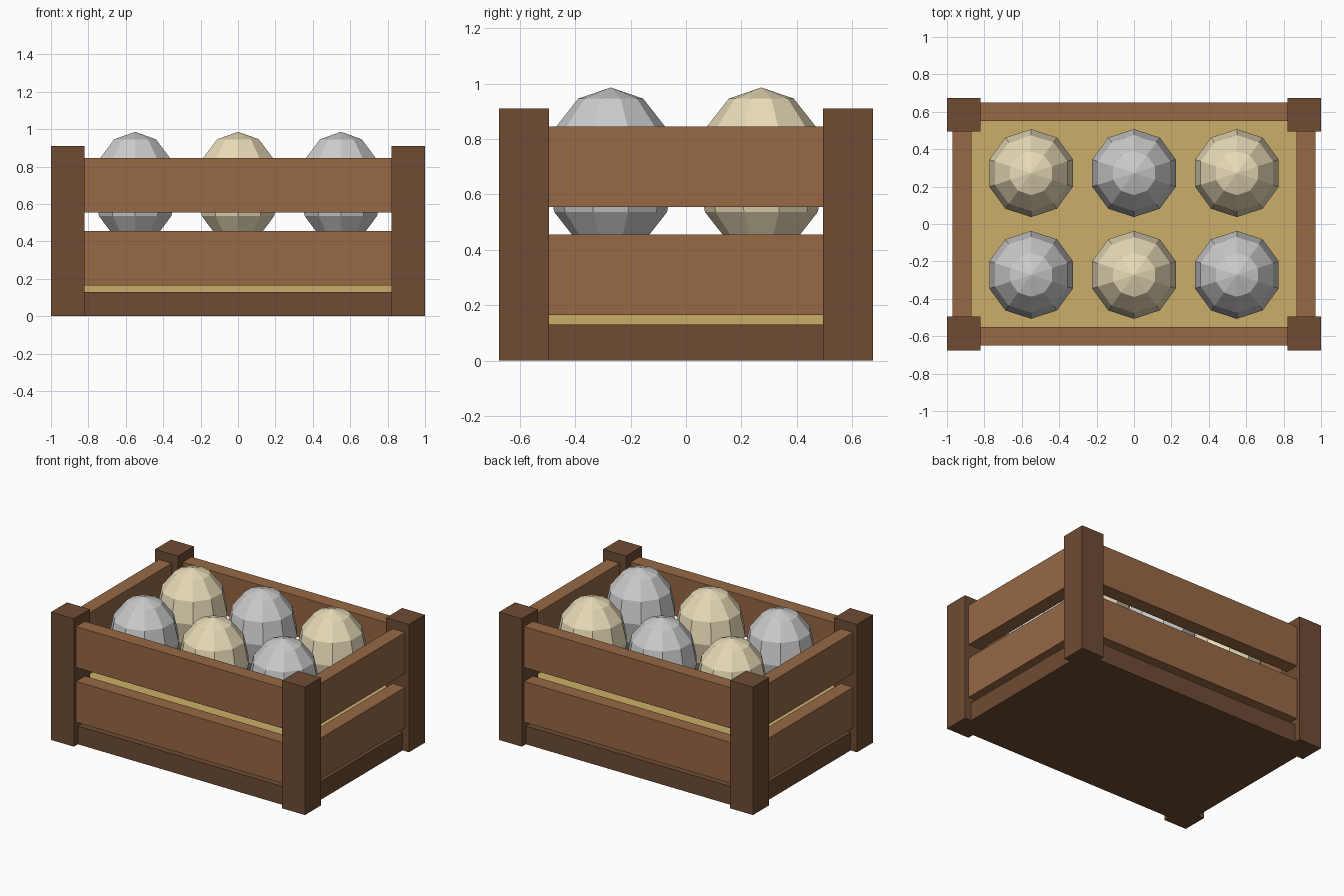
import bpy, bmesh
from mathutils import Matrix

if "Cube" in bpy.data.objects:
    bpy.data.objects.remove(bpy.data.objects["Cube"])


def material(name, rgb):
    m = bpy.data.materials.new(name)
    m.diffuse_color = (*rgb, 1)
    m.use_nodes = True
    m.node_tree.nodes["Principled BSDF"].inputs["Base Color"].default_value = m.diffuse_color
    return m


POST = material("dark_wood", (0.156, 0.072, 0.033))
SLAT = material("light_wood", (0.31, 0.14, 0.06))
STRAW = material("straw", (0.60, 0.43, 0.14))
WHITE = material("white_shell", (0.76, 0.76, 0.73))
CREAM = material("cream_shell", (0.81, 0.71, 0.48))


def add(name, bm, mat):
    mesh = bpy.data.meshes.new(name)
    bm.to_mesh(mesh)
    bm.free()
    mesh.materials.append(mat)
    obj = bpy.data.objects.new(name, mesh)
    bpy.context.collection.objects.link(obj)
    return obj


def box(name, size, centre, mat):
    bm = bmesh.new()
    bmesh.ops.create_cube(bm, size=1, matrix=Matrix.Diagonal((*size, 1)))
    add(name, bm, mat).location = centre


def egg(name, centre, mat):
    bm = bmesh.new()
    bmesh.ops.create_uvsphere(bm, u_segments=10, v_segments=6, radius=1,
                              matrix=Matrix.Diagonal((0.235, 0.235, 0.30, 1)))
    add(name, bm, mat).location = centre


# Floor and straw bed
box("crate_floor", (1.90, 1.26, 0.13), (0, 0, 0.065), POST)
box("straw_bed", (1.74, 1.10, 0.28), (0, 0, 0.27), STRAW)

# Corner posts
for sx, side in ((-1, "left"), (1, "right")):
    for sy, end in ((-1, "front"), (1, "back")):
        box(f"{end}_{side}_post", (0.18, 0.18, 0.91),
            (sx * 0.91, sy * 0.585, 0.455), POST)

# Two rows of slats on all four sides
for row, z in (("lower", 0.31), ("upper", 0.70)):
    for s, end, side in ((-1, "front", "left"), (1, "back", "right")):
        box(f"{row}_{end}_slat", (1.70, 0.10, 0.29), (0, s * 0.60, z), SLAT)
        box(f"{row}_{side}_slat", (0.10, 1.04, 0.29), (s * 0.92, 0, z), SLAT)

# Six eggs in alternating shell colours
for j, y in enumerate((-0.272, 0.272)):
    for i, x in enumerate((-0.55, 0, 0.55)):
        egg(f"egg_{j * 3 + i + 1}", (x, y, 0.686), CREAM if (i + j) % 2 else WHITE)
